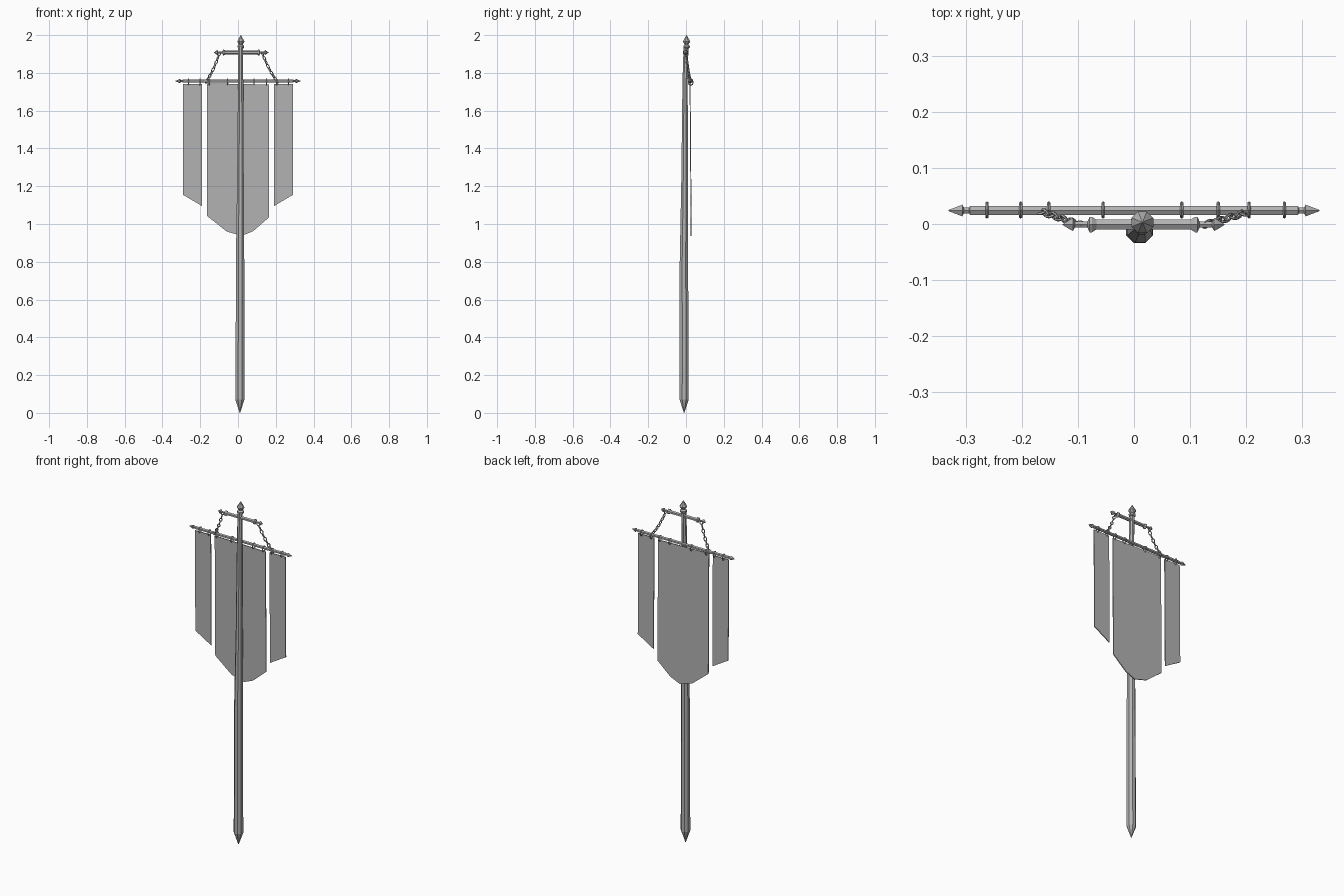
import bpy, bmesh, math
from mathutils import Vector, Matrix

if "Cube" in bpy.data.objects:
    bpy.data.objects.remove(bpy.data.objects["Cube"])

grey = bpy.data.materials.new("plain grey")
grey.use_nodes = True
COLOUR = (0.45, 0.45, 0.45, 1)
grey.diffuse_color = COLOUR
grey.node_tree.nodes["Principled BSDF"].inputs["Base Color"].default_value = COLOUR


def finish(name, bm):
    bmesh.ops.recalc_face_normals(bm, faces=bm.faces)
    mesh = bpy.data.meshes.new(name)
    bm.to_mesh(mesh)
    bm.free()
    mesh.materials.append(grey)
    obj = bpy.data.objects.new(name, mesh)
    bpy.context.collection.objects.link(obj)
    return obj


def turned(name, stations, axis, sides=8):
    """Skin polygon rings given as (centre, radius) across one axis."""
    bm = bmesh.new()
    u, v = (Vector((1, 0, 0)), Vector((0, 1, 0))) if axis == "z" else (Vector((0, 1, 0)), Vector((0, 0, 1)))
    rings = []
    for centre, r in stations:
        angles = [math.tau * (i + 0.5) / sides for i in range(sides)]
        rings.append([bm.verts.new(Vector(centre) + r * (math.cos(a) * u + math.sin(a) * v)) for a in angles])
    for a, b in zip(rings, rings[1:]):
        for i in range(sides):
            j = (i + 1) % sides
            bm.faces.new((a[i], a[j], b[j], b[i]))
    bm.faces.new(rings[0])
    bm.faces.new(rings[-1])
    return finish(name, bm)


def ring(name, matrix, major, minor, stretch=1.0, around=8, section=5):
    """Closed link lying in its local xy plane, stretched along local x."""
    bm = bmesh.new()
    loops = []
    for i in range(around):
        a = math.tau * i / around
        loop = []
        for k in range(section):
            b = math.tau * k / section
            d = major + minor * math.cos(b)
            p = Vector((d * math.cos(a) * stretch, d * math.sin(a), minor * math.sin(b)))
            loop.append(bm.verts.new(matrix @ p))
        loops.append(loop)
    for i in range(around):
        a, b = loops[i], loops[(i + 1) % around]
        for k in range(section):
            m = (k + 1) % section
            bm.faces.new((a[k], b[k], b[m], a[m]))
    return finish(name, bm)


# Slightly crooked, tapering pole with a sharpened foot
turned("pole", [((0.01, -0.01, 0), 0.001), ((0.01, -0.01, 0.07), 0.026),
                ((0.011, -0.01, 0.4), 0.025), ((0.011, -0.011, 0.8), 0.024),
                ((0.013, -0.007, 1.25), 0.019), ((0.014, -0.005, 1.75), 0.015),
                ((0.014, 0, 1.94), 0.014)], "z")

# Collar and spear point on top
turned("finial", [((0.015, 0.003, z), r) for z, r in
                  [(1.93, 0.014), (1.935, 0.019), (1.943, 0.019), (1.95, 0.011),
                   (1.966, 0.021), (1.975, 0.016), (2.0, 0.001)]], "z")


def mirrored_bar(name, half, cx, y, z, sides):
    stations = [((cx - x, y, z), r) for x, r in reversed(half)]
    stations += [((cx + x, y, z), r) for x, r in half]
    return turned(name, stations, "x", sides)


# Upper bar with flared shoulders and pointed knobs
mirrored_bar("upper_bar", [(0.084, 0.01), (0.092, 0.016), (0.096, 0.016), (0.1, 0.006),
                           (0.122, 0.006), (0.126, 0.013), (0.13, 0.011), (0.144, 0.001)],
             0.017, -0.001, 1.908, 6)

# Banner bar with spear ends
mirrored_bar("banner_bar", [(0.292, 0.009), (0.294, 0.006), (0.303, 0.006),
                            (0.306, 0.012), (0.331, 0.001)], 0, 0.024, 1.757, 6)


# Chains from the upper bar down to the banner bar
LINKS = 9
for side, top, bottom in (("right", (-0.099, 0, 1.9), (-0.166, 0.022, 1.757)),
                          ("left", (0.13, 0, 1.9), (0.206, 0.022, 1.757))):
    top, bottom = Vector(top), Vector(bottom)
    along = bottom - top
    turn = along.to_track_quat("X", "Z").to_matrix().to_4x4()
    for i in range(LINKS):
        t = i / (LINKS - 1)
        p = top + along * t
        p.z -= 0.012 * math.sin(math.pi * t)
        m = Matrix.Translation(p) @ turn @ Matrix.Rotation(math.pi / 4 + math.pi / 2 * (i % 2), 4, "X")
        ring(f"{side}_chain_link_{i + 1}", m, 0.0075, 0.0026, 1.5)

# Rings that hold the cloth on the bar
for i, x in enumerate((-0.262, -0.202, -0.152, -0.055, 0.085, 0.15, 0.205, 0.268)):
    m = Matrix.Translation((x, 0.025, 1.751)) @ Matrix.Rotation(math.pi / 2, 4, "Y")
    ring(f"banner_ring_{i + 1}", m, 0.0125, 0.003, 1.3)


def cloth(name, outline):
    """Thin hanging panel, leaning slightly back toward its lower edge."""
    bm = bmesh.new()
    verts = [bm.verts.new((x, 0.024 + 0.006 * (1.745 - z) / 0.8, z)) for x, z in outline]
    face = bm.faces.new(verts)
    out = bmesh.ops.extrude_face_region(bm, geom=[face])
    for v in out["geom"]:
        if isinstance(v, bmesh.types.BMVert):
            v.co.y -= 0.005
    return finish(name, bm)


# Main banner with a pointed hem, and two slanted side strips
cloth("main_banner", [(-0.164, 1.745), (0.164, 1.738), (0.164, 1.035), (0.08, 0.962),
                      (0.02, 0.937), (-0.06, 0.96), (-0.164, 1.043)])
for side, s in (("right", -1), ("left", 1)):
    cloth(f"{side}_strip", [(s * x, z) for x, z in
                            [(0.19, 1.742), (0.292, 1.742), (0.292, 1.155), (0.19, 1.095)]])
